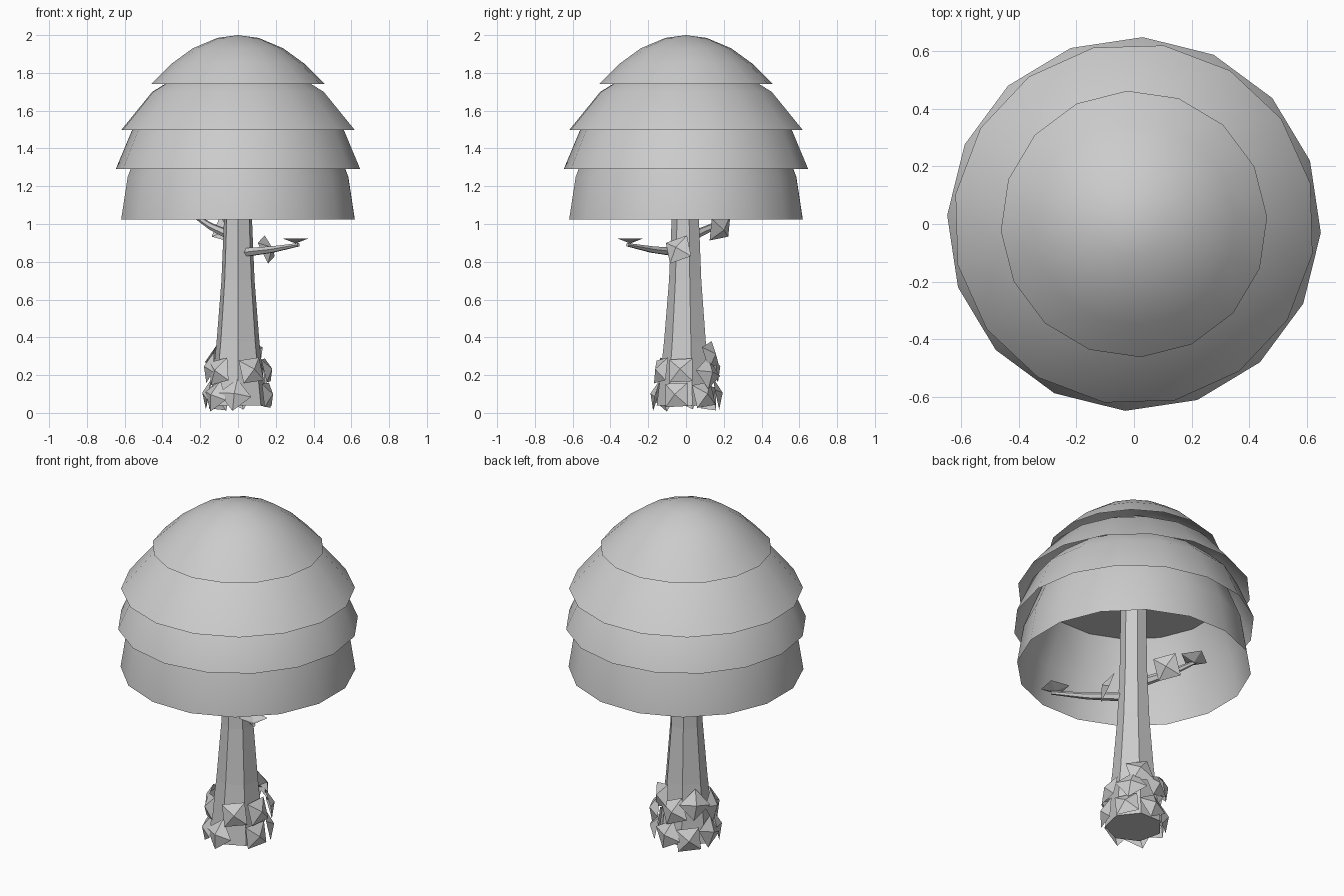
import bpy, bmesh
from math import cos, sin, radians
from mathutils import Vector, Matrix

cube = bpy.data.objects.get("Cube")
if cube:
    bpy.data.objects.remove(cube)

grey = bpy.data.materials.new("light grey")
grey.use_nodes = True
colour = (0.6, 0.6, 0.6, 1)
grey.diffuse_color = colour
grey.node_tree.nodes["Principled BSDF"].inputs["Base Color"].default_value = colour


def finish(name, bm, smooth=False):
    mesh = bpy.data.meshes.new(name)
    bm.to_mesh(mesh)
    bm.free()
    mesh.materials.append(grey)
    for face in mesh.polygons:
        face.use_smooth = smooth
    ob = bpy.data.objects.new(name, mesh)
    bpy.context.collection.objects.link(ob)
    return ob


def lathe(name, profile, sides, turn=0, smooth=False, cap=False):
    """Rings of (radius, height) from bottom to top; radius 0 makes a tip."""
    bm = bmesh.new()
    rings = []
    for r, z in profile:
        count = sides if r else 1
        rings.append([bm.verts.new((r * cos(radians(turn + 360 * i / sides)),
                                    r * sin(radians(turn + 360 * i / sides)), z))
                      for i in range(count)])
    for low, high in zip(rings, rings[1:]):
        for i in range(sides):
            j = (i + 1) % sides
            if len(high) == 1:
                bm.faces.new((low[i], low[j], high[0]))
            else:
                bm.faces.new((low[i], low[j], high[j], high[i]))
    if cap:
        bm.faces.new(rings[0][::-1])
        bm.faces.new(rings[-1])
    return finish(name, bm, smooth)


# Canopy: four overlapping open shells and a flat ceiling inside
lathe("canopy_bottom", [(.63, 1.025), (.595, 1.25), (.5, 1.49)], 16, 11, True)
lathe("canopy_ceiling", [(.5, 1.49), (0, 1.49)], 16, 11)
lathe("canopy_lower", [(.648, 1.29), (.56, 1.5), (.46, 1.6)], 16, -2.7, True)
lathe("canopy_upper", [(.627, 1.497), (.46, 1.7), (.26, 1.82), (0, 1.87)], 16, 13, True)
lathe("canopy_top", [(.462, 1.74), (.35, 1.85), (.24, 1.93), (.11, 1.985), (0, 2)],
      16, 3, True)

# Tapered seven-sided trunk
lathe("trunk", [(.155, .04), (.14, .16), (.116, .38), (.09, .7), (.077, 1), (.07, 1.52)],
      7, -90, cap=True)


def branch(name, points, radii):
    """Thin six-sided tube along a few points."""
    bm = bmesh.new()
    points = [Vector(p) for p in points]
    spin = (points[-1] - points[0]).to_track_quat('Z', 'Y')
    rings = [[bm.verts.new(p + spin @ Vector((r * cos(radians(60 * i)),
                                              r * sin(radians(60 * i)), 0)))
              for i in range(6)] for p, r in zip(points, radii)]
    for low, high in zip(rings, rings[1:]):
        for i in range(6):
            j = (i + 1) % 6
            bm.faces.new((low[i], low[j], high[j], high[i]))
    bm.faces.new(rings[0][::-1])
    bm.faces.new(rings[-1])
    finish(name, bm)


branch("front_branch", [(.04, -.04, .85), (.18, -.18, .865), (.32, -.31, .89)],
       (.026, .019, .01))
branch("back_branch", [(-.04, .04, .94), (-.14, .14, .985), (-.24, .24, 1.05)],
       (.026, .019, .01))


def leaf(name, place, normal, roll, half=.062, rise=.035):
    """Shallow four-sided pyramid, open behind, pointing along the normal."""
    bm = bmesh.new()
    corners = [bm.verts.new((x * half, y * half, 0))
               for x, y in ((-1, -1), (1, -1), (1, 1), (-1, 1))]
    tip = bm.verts.new((0, 0, rise))
    for i in range(4):
        bm.faces.new((corners[i], corners[(i + 1) % 4], tip))
    spin = Vector(normal).to_track_quat('Z', 'Y').to_matrix().to_4x4()
    bm.transform(Matrix.Translation(place) @ spin @ Matrix.Rotation(radians(roll), 4, 'Z'))
    finish(name, bm)


# Leaves around the foot: angle, height, distance, roll, upward tilt
foot_leaves = [
    (-96, .095, .155, 38, .25), (-18, .095, .16, 3, .1), (36, .095, .16, 8, .2),
    (88, .1, .16, 30, .2), (130, .08, .155, 5, .1), (178, .1, .155, 25, .2),
    (222, .09, .16, 30, .2),
    (-132, .22, .15, 12, .15), (-62, .225, .15, 8, .2), (-10, .225, .15, 3, .25),
    (45, .21, .165, 35, .2), (62, .305, .145, 15, .2), (100, .24, .15, 20, .2),
    (143, .28, .15, 38, .25), (192, .24, .15, 30, .2)]
for n, (angle, z, dist, roll, tilt) in enumerate(foot_leaves, 1):
    c, s = cos(radians(angle)), sin(radians(angle))
    leaf(f"foot_leaf_{n}", (c * dist, s * dist, z), (c, s, tilt), roll)

# Leaves on the branches
leaf("front_branch_side_leaf", (.15, -.04, .865), (.75, -.35, .3), 20)
leaf("front_branch_tip_leaf", (.305, -.295, .922), (0, 0, -1), 10, .056, .025)
leaf("back_branch_side_leaf", (-.08, .18, .98), (.6, .5, -.3), 10)
leaf("back_branch_tip_leaf", (-.22, .24, 1.06), (.1, .1, -1), 10, .056, .025)
